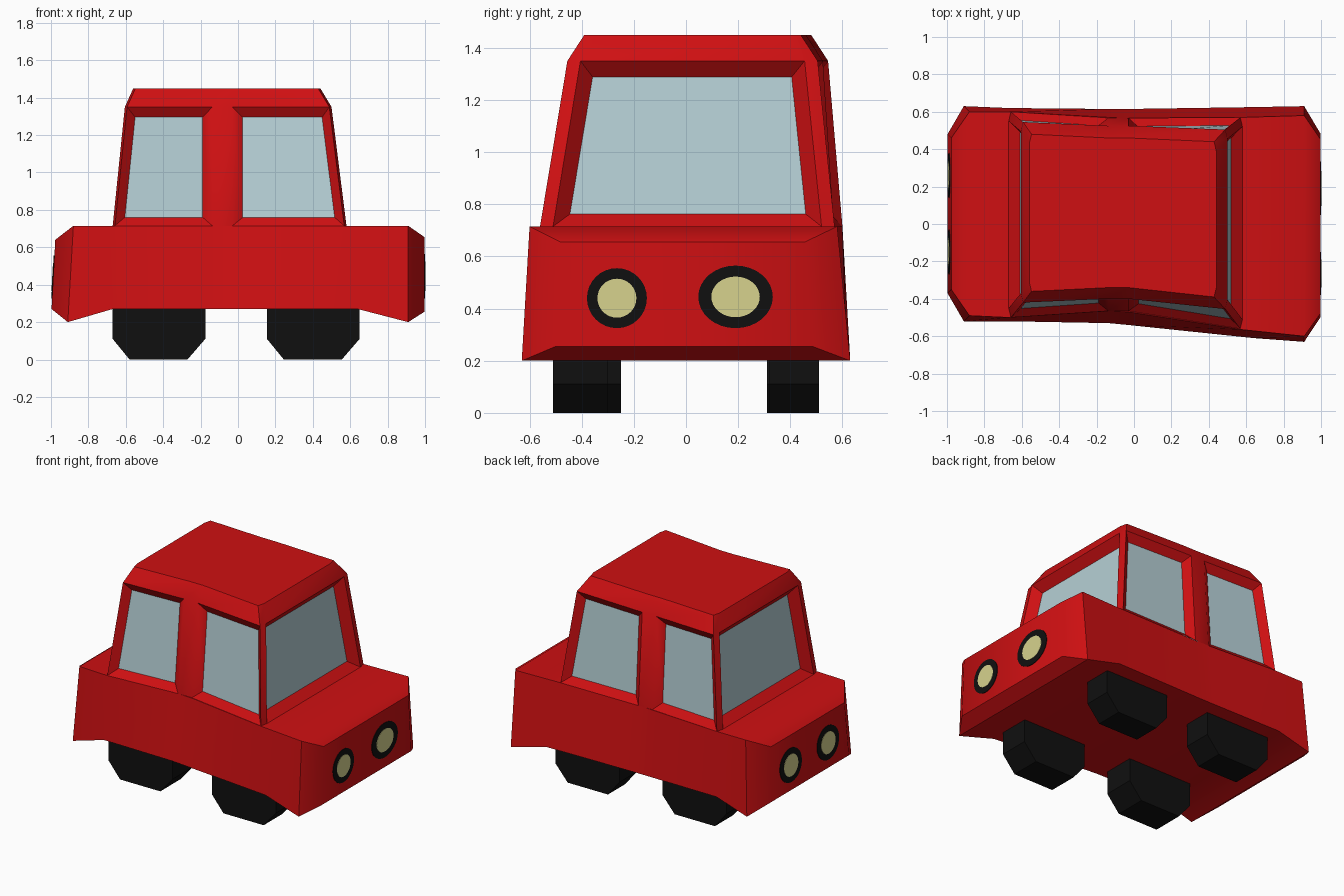
import bpy, bmesh, math

if "Cube" in bpy.data.objects:
    bpy.data.objects.remove(bpy.data.objects["Cube"])


def material(name, rgb):
    m = bpy.data.materials.new(name)
    m.diffuse_color = (*rgb, 1)
    m.use_nodes = True
    m.node_tree.nodes["Principled BSDF"].inputs["Base Color"].default_value = m.diffuse_color
    return m


RED = material("red paint", (0.62, 0.005, 0.006))
GLASS = material("pale glass", (0.46, 0.62, 0.66))
BLACK = material("black rubber", (0.005, 0.005, 0.005))
CREAM = material("cream lamp", (0.68, 0.65, 0.27))


def loft(bm, rings, caps=(True, True)):
    """Skin equal-length rings of points; returns the side faces ring by ring."""
    vs = [[bm.verts.new(p) for p in r] for r in rings]
    n = len(vs[0])
    sides = [[bm.faces.new((a[i], a[(i + 1) % n], b[(i + 1) % n], b[i])) for i in range(n)]
             for a, b in zip(vs, vs[1:])]
    if caps[0]:
        bm.faces.new(vs[0][::-1])
    if caps[1]:
        bm.faces.new(vs[-1])
    bmesh.ops.recalc_face_normals(bm, faces=bm.faces[:])
    return sides


def finish(bm, name, mats, angle=None):
    me = bpy.data.meshes.new(name)
    bm.to_mesh(me)
    bm.free()
    for m in mats:
        me.materials.append(m)
    ob = bpy.data.objects.new(name, me)
    bpy.context.collection.objects.link(ob)
    if angle:
        bpy.ops.object.select_all(action='DESELECT')
        ob.select_set(True)
        bpy.context.view_layer.objects.active = ob
        bpy.ops.object.shade_smooth_by_angle(angle=math.radians(angle))
    return ob


# Lower body: stations along x as
# (x bottom, x top, z bottom, z top, front y bottom, front y top, back y bottom, back y top)
stations = [
    (-0.997, -0.977, 0.27, 0.64, -0.37, -0.35, 0.48, 0.46),
    (-0.91, -0.88, 0.20, 0.715, -0.52, -0.49, 0.63, 0.60),
    (-0.67, -0.67, 0.27, 0.715, -0.52, -0.50, 0.62, 0.60),
    (-0.135, -0.135, 0.27, 0.715, -0.53, -0.465, 0.615, 0.57),
    (-0.03, -0.03, 0.27, 0.715, -0.54, -0.47, 0.615, 0.565),
    (0.64, 0.58, 0.27, 0.715, -0.61, -0.565, 0.625, 0.57),
    (0.91, 0.91, 0.20, 0.715, -0.63, -0.60, 0.63, 0.58),
    (0.996, 0.996, 0.255, 0.655, -0.50, -0.48, 0.485, 0.455),
]
bm = bmesh.new()
loft(bm, [[(xb, fb, zb), (xt, ft, zt), (xt, kt, zt), (xb, kb, zb)]
          for xb, xt, zb, zt, fb, ft, kb, kt in stations])
finish(bm, "lower_body", [RED], 38)


# Cabin: 12-point rings, four per corner pair plus the side pillars
def cabin_ring(z, x0, x1, front, back, e=0.05, c=0.012):
    fl, fm, fr = front
    bl, bmid, br = back
    return [(x0 + c, fl, z), (-0.137, fm, z), (-0.03, fm, z), (x1 - c, fr, z),
            (x1, fr + e, z), (x1, br - e, z), (x1 - c, br, z),
            (-0.03, bmid, z), (-0.137, bmid, z), (x0 + c, bl, z),
            (x0, bl - e, z), (x0, fl + e, z)]


bm = bmesh.new()
sides = loft(bm, [
    cabin_ring(0.715, -0.67, 0.58, (-0.50, -0.465, -0.56), (0.60, 0.567, 0.57)),
    cabin_ring(1.35, -0.605, 0.50, (-0.42, -0.40, -0.455), (0.545, 0.525, 0.505)),
    cabin_ring(1.45, -0.56, 0.44, (-0.36, -0.34, -0.39), (0.48, 0.46, 0.44)),
], caps=(False, True))
wall = sides[0]
# Windows: recessed glass in the four side panels and both ends
for ids, thick, depth in (((0, 2, 6, 8), 0.05, -0.04), ((4, 10), 0.055, -0.055)):
    panes = [wall[i] for i in ids]
    bmesh.ops.inset_individual(bm, faces=panes, thickness=thick, depth=depth, use_even_offset=True)
    for f in panes:
        f.material_index = 1
finish(bm, "cabin", [RED, GLASS], 38)


# Headlights: thin black rim plate and cream lens plate on each end
def disc(name, mat, x, y, z, ry, rz, tilt):
    bpy.ops.mesh.primitive_cylinder_add(vertices=32, radius=1, depth=1, location=(x, y, z),
                                        rotation=(0, math.pi / 2 + tilt, 0))
    ob = bpy.context.object
    ob.name = name
    ob.scale = (rz, ry, 0.005)
    ob.data.materials.append(mat)


for end, x, y, z, ry, rz, tilt in (("right", 0.997, -0.265, 0.44, 0.115, 0.115, 0),
                                   ("right", 0.997, 0.19, 0.445, 0.143, 0.12, 0),
                                   ("left", -0.989, -0.15, 0.44, 0.12, 0.115, 0.054),
                                   ("left", -0.989, 0.26, 0.44, 0.12, 0.115, 0.054)):
    s = 1 if x > 0 else -1
    disc(end + "_headlight_rim", BLACK, x, y, z, ry, rz, tilt)
    disc(end + "_headlight_lens", CREAM, x + s * 0.002, y, z, ry * 0.65, rz * 0.65, tilt)

# Wheels: chunky octagonal blocks sunk into the body
for name, cx, y0, y1 in (("front_left", -0.425, -0.47, -0.25), ("front_right", 0.40, -0.51, -0.30),
                         ("back_left", -0.425, 0.31, 0.51), ("back_right", 0.40, 0.32, 0.51)):
    prof = [(-0.245, 0.11), (-0.155, 0), (0.155, 0), (0.25, 0.11),
            (0.25, 0.33), (0.155, 0.44), (-0.155, 0.44), (-0.245, 0.33)]
    bm = bmesh.new()
    loft(bm, [[(cx + x, y, z) for x, z in prof] for y in (y0, y1)])
    finish(bm, name + "_wheel", [BLACK])
